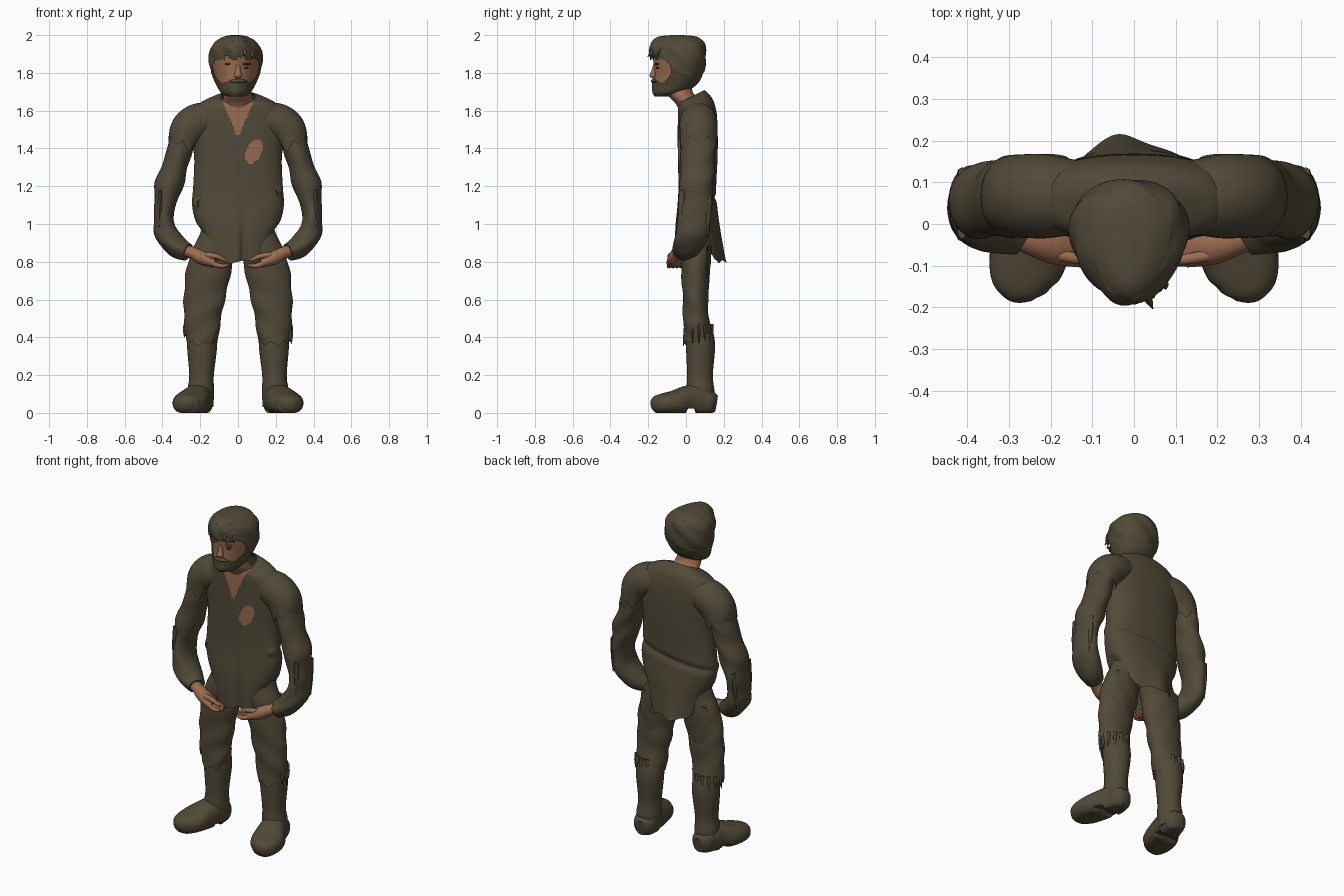
import bpy, bmesh, math, random
from mathutils import Vector

if "Cube" in bpy.data.objects:
    bpy.data.objects.remove(bpy.data.objects["Cube"], do_unlink=True)
random.seed(4)


def make_material(name, colour):
    mat = bpy.data.materials.new(name)
    mat.use_nodes = True
    mat.diffuse_color = (*colour, 1)
    mat.node_tree.nodes["Principled BSDF"].inputs["Base Color"].default_value = (*colour, 1)
    return mat


CLOTH = make_material("olive cloth", (0.083, 0.068, 0.040))
SKIN = make_material("tan skin", (0.325, 0.148, 0.08))
DARK = make_material("dark brown", (0.06, 0.042, 0.028))
UP, ACROSS = Vector((0, 0, 1)), Vector((0, 1, 0))


def finish(name, bm, materials):
    bmesh.ops.recalc_face_normals(bm, faces=bm.faces)
    mesh = bpy.data.meshes.new(name)
    bm.to_mesh(mesh)
    bm.free()
    for mat in materials:
        mesh.materials.append(mat)
    mesh.shade_smooth()
    mesh.set_sharp_from_angle(angle=math.radians(50))
    obj = bpy.data.objects.new(name, mesh)
    bpy.context.collection.objects.link(obj)
    return obj


def smooth_keys(keys, steps):
    """Run a smooth curve through the key rings."""
    out = []
    for i in range(len(keys) - 1):
        p, q = keys[i], keys[i + 1]
        before, after = keys[max(i - 1, 0)], keys[min(i + 2, len(keys) - 1)]
        for s in range(steps):
            t = s / steps
            out.append([b + t * ((c - a) + t * ((2 * a - 5 * b + 4 * c - d) + t * (3 * b - a - 3 * c + d))) / 2
                        for a, b, c, d in zip(before, p, q, after)])
    return out + [list(keys[-1])]


def loft(name, keys, materials, side=1, ref=None, steps=6, seg=32, power=1.0,
         warp=None, paint=None, drop=None, caps=True):
    """Skin rings (x, y, z, half width, half depth); flat rings unless ref is given."""
    rings = smooth_keys(keys, steps)
    centres = [Vector(r[:3]) for r in rings]
    bm = bmesh.new()
    rows = []
    for i, ring in enumerate(rings):
        u, v = Vector((1, 0, 0)), ACROSS
        if ref:
            along = (centres[min(i + 1, len(rings) - 1)] - centres[max(i - 1, 0)]).normalized()
            u = ref.cross(along).normalized()
            v = along.cross(u)
        row = []
        for k in range(seg):
            ang = math.tau * k / seg
            c, s = math.cos(ang), math.sin(ang)
            c, s = (math.copysign(abs(n) ** power, n) for n in (c, s))
            co = centres[i] + u * ring[3] * c + v * ring[4] * s
            if warp:
                co = warp(co, ang, i / (len(rings) - 1))
            co.x *= side
            row.append(bm.verts.new(co))
        rows.append(row)
    for low, high in zip(rows, rows[1:]):
        for k in range(seg):
            n = (k + 1) % seg
            bm.faces.new((low[k], low[n], high[n], high[k]))
    if caps:
        bm.faces.new(rows[0])
        bm.faces.new(rows[-1])
    if paint:
        for f in bm.faces:
            f.material_index = paint(f.calc_center_median())
    if drop:
        bmesh.ops.delete(bm, geom=[f for f in bm.faces if drop(f.calc_center_median())], context='FACES')
    return finish(name, bm, materials)


def blob(name, centre, size, mat):
    bm = bmesh.new()
    bmesh.ops.create_uvsphere(bm, u_segments=16, v_segments=10, radius=1)
    bmesh.ops.scale(bm, vec=size, verts=bm.verts)
    bmesh.ops.translate(bm, vec=centre, verts=bm.verts)
    return finish(name, bm, [mat])


def strip(name, start, end, wide, thick, side=1):
    """Torn strip or lock tapering to a point."""
    a, b = Vector(start), Vector(end)
    keys = [(*a.lerp(b, t), wide * w, thick * w) for t, w in ((0, 0.9), (0.5, 0.9), (1, 0.1))]
    return loft(name, keys, [CLOTH], side, ACROSS, steps=3, seg=8)


def zigzag(ang, teeth):
    return abs((ang * teeth / math.pi) % 2 - 1)


def late(t, start):
    return max(0, (t - start) / (1 - start)) ** 1.5


# Shirt body: tilted collar, open front, waist fold and ragged tails
def shirt_shape(co, ang, t):
    co.z += 0.5 * (co.y - 0.04) * max(0, 1 - 4 * t)
    hem = late(t, 0.75)
    co.z += hem * (0.12 * math.cos(ang) ** 6 + 0.02 * zigzag(ang, 9) - 0.01)
    if co.y < 0:
        co.y += 0.025 * math.exp(-((co.x - 0.03) / 0.018) ** 2) * late(t, 0.6)
    else:
        co.y += 0.03 * math.exp(-((co.x + 0.04) / 0.06) ** 2) * hem
        co.y -= 0.012 * math.exp(-((co.z - 1.14 - 0.15 * co.x) / 0.02) ** 2)
    return co


def shirt_colour(c):
    if c.y > 0.04:
        return 0
    neckline = c.z > 1.46 and abs(c.x) < (c.z - 1.455) * 0.42
    dx, dz = c.x - 0.085 - (c.z - 1.385) * 0.3, c.z - 1.385
    hole = (dx / 0.042) ** 2 + (dz / 0.065) ** 2 < 1
    return int(neckline or hole)


shirt_keys = [(0, 0.03, 1.68, 0.09, 0.068), (0, 0.04, 1.665, 0.145, 0.08), (0, 0.053, 1.635, 0.205, 0.095),
              (0, 0.06, 1.58, 0.25, 0.103), (0, 0.062, 1.47, 0.25, 0.106), (0, 0.062, 1.35, 0.232, 0.105),
              (0, 0.06, 1.2, 0.237, 0.1), (0, 0.06, 1.1, 0.243, 0.105), (0, 0.06, 1, 0.222, 0.115),
              (0, 0.06, 0.92, 0.195, 0.118), (0, 0.065, 0.8, 0.168, 0.122)]
loft("shirt_body", shirt_keys, [CLOTH, SKIN], steps=14, seg=200, power=0.88,
     warp=shirt_shape, paint=shirt_colour, caps=False)

# Neck
loft("neck", [(0, 0.05, 1.55, 0.085, 0.07), (0, 0.02, 1.63, 0.083, 0.07),
              (0, -0.03, 1.69, 0.072, 0.07), (0, -0.035, 1.75, 0.055, 0.06)], [SKIN])

# Head, with one shell of hair and beard that leaves the face open
MID = -0.012
head_keys = [(-0.115, 1.682, 0.04, 0.045), (-0.092, 1.697, 0.072, 0.08), (-0.06, 1.74, 0.097, 0.113),
             (-0.045, 1.8, 0.115, 0.125), (-0.04, 1.86, 0.127, 0.133), (-0.045, 1.915, 0.12, 0.138),
             (-0.045, 1.955, 0.092, 0.124), (-0.045, 1.98, 0.05, 0.088), (-0.045, 1.988, 0.012, 0.02)]


def egg(co, ang, t):
    co.x = MID + (co.x - MID) * (1 + 0.22 * math.sin(ang))
    return co


def tousled(co, ang, t):
    co = egg(co, ang, t)
    bump = 0.003 * math.sin(ang * 7 + co.z * 50) * (1.8 < co.z < 1.97)
    return co + Vector((math.cos(ang), math.sin(ang), 0)) * bump


def face_opening(c):
    oval = ((c.y + 0.18) / 0.1) ** 2 + ((c.z - 1.812) / 0.078) ** 2 < 1
    return oval and c.y < -0.06 and 1.765 - 0.25 * abs(c.x) < c.z < 1.88 + 0.012 * math.sin(c.x * 75)


def shell_ring(y, z, a, b):
    grow = 0.012 if z > 1.78 else 0.006
    return (MID, y, z + math.copysign(grow, z - 1.9) * (z > 1.9 or z < 1.69), a + grow, b + grow)


loft("head", [(MID, *key) for key in head_keys], [SKIN], seg=48, steps=6, warp=egg)
loft("hair_and_beard", [shell_ring(*key) for key in head_keys], [CLOTH], seg=120, steps=12,
     warp=tousled, drop=face_opening)
for i in range(6):
    x = -0.085 + 0.03 * i
    front = -0.19 + 6 * (x + 0.01) ** 2
    strip("fringe_lock", (x, front + 0.025, 1.93), (x + 0.012, front, 1.868 + 0.012 * (i % 2)), 0.014, 0.01)
strip("loose_lock", (0.02, -0.15, 1.95), (0.045, -0.203, 1.885), 0.013, 0.012)

# Face details
loft("nose", [(0, -0.163, 1.845, 0.01, 0.01), (0, -0.17, 1.81, 0.014, 0.014),
              (0, -0.175, 1.785, 0.021, 0.018), (0, -0.168, 1.77, 0.013, 0.01)], [SKIN], seg=16)
blob("moustache", (0, -0.168, 1.757), (0.045, 0.018, 0.011), CLOTH)
for side in (1, -1):
    blob("eyebrow", (side * 0.043, -0.155, 1.847), (0.026, 0.012, 0.006), CLOTH)
    blob("eye", (side * 0.042, -0.15, 1.827), (0.014, 0.01, 0.005), DARK)


# Shapes for the limbs
def torn_sleeve(co, ang, t):
    co.z -= late(t, 0.6) * 0.05 * (zigzag(ang, 6) - 0.3)
    return co


def rumpled(co, ang, t):
    co.x += 0.003 * math.sin(co.z * 45 + ang)
    co.y += 0.003 * math.sin(co.z * 38 + 2 * ang)
    return co


def torn_trouser(co, ang, t):
    co = rumpled(co, ang, t)
    co.z += late(t, 0.8) * 0.05 * (zigzag(ang, 7) * 0.6 + 0.5 * math.sin(ang))
    return co


def on_ground(co, ang, t):
    co.z = max(co.z, 0.022 if 0 < co.y < 0.05 else 0)
    return co


for side, tag in ((1, "left_"), (-1, "right_")):
    # Short torn oversleeve and the long sleeve below it
    loft(tag + "oversleeve", [(0.12, 0.063, 1.555, 0.085, 0.085), (0.205, 0.066, 1.54, 0.1, 0.1),
                              (0.265, 0.067, 1.495, 0.098, 0.1), (0.295, 0.066, 1.425, 0.078, 0.099)],
         [CLOTH], side, ACROSS, warp=torn_sleeve, caps=False, seg=48)
    loft(tag + "arm", [(0.24, 0.07, 1.54, 0.07, 0.085), (0.295, 0.068, 1.44, 0.07, 0.09),
                       (0.325, 0.062, 1.33, 0.065, 0.09), (0.367, 0.055, 1.2, 0.075, 0.088),
                       (0.39, 0.05, 1.08, 0.052, 0.085), (0.385, 0.035, 0.965, 0.06, 0.088),
                       (0.33, 0.01, 0.885, 0.06, 0.08), (0.265, -0.02, 0.85, 0.047, 0.055)],
         [CLOTH], side, ACROSS, warp=rumpled)
    for y, top, low in ((-0.02, 1.18, 0.95), (0.03, 1.2, 0.98), (0.12, 1.15, 0.93)):
        strip(tag + "sleeve_tatter", (0.412, y, top), (0.418, y - 0.01, low), 0.012, 0.018, side)

    # Cupped hand
    loft(tag + "hand", [(0.29, -0.02, 0.862, 0.03, 0.034), (0.24, -0.042, 0.847, 0.032, 0.035),
                        (0.19, -0.055, 0.82, 0.036, 0.042), (0.125, -0.06, 0.79, 0.022, 0.044)],
         [SKIN], side, ACROSS, seg=20)
    for i in range(4):
        y = -0.09 + 0.021 * i
        reach = 0.05 + 0.007 * abs(i - 1)
        loft(tag + "finger", [(0.14, y, 0.793, 0.014, 0.012), (0.095, y, 0.778, 0.013, 0.012),
                              (reach, y, 0.782, 0.008, 0.008)], [SKIN], side, ACROSS, steps=4, seg=10)
    loft(tag + "thumb", [(0.18, -0.075, 0.835, 0.016, 0.015), (0.12, -0.085, 0.83, 0.014, 0.013),
                         (0.065, -0.085, 0.807, 0.008, 0.007)], [SKIN], side, ACROSS, steps=4, seg=10)

    # Trouser leg with ragged hem
    loft(tag + "trouser_leg", [(0.1, 0.06, 0.98, 0.09, 0.088), (0.122, 0.055, 0.88, 0.11, 0.086),
                               (0.152, 0.05, 0.77, 0.12, 0.076), (0.178, 0.05, 0.6, 0.109, 0.067),
                               (0.189, 0.055, 0.48, 0.096, 0.07), (0.192, 0.066, 0.375, 0.086, 0.08)],
         [CLOTH], side, warp=torn_trouser, caps=False, seg=48)
    for i in range(6):
        ang = -0.4 + i * 0.45
        x, y = 0.192 + 0.086 * math.cos(ang), 0.064 + 0.076 * math.sin(ang)
        strip(tag + "hem_tatter", (x, y, 0.47), (x + 0.006, y, random.uniform(0.36, 0.41)), 0.012, 0.008, side)
    strip(tag + "thigh_flap", (0.16, 0.113, 0.88), (0.17, 0.115, 0.61), 0.07, 0.014, side)

    # Boot shaft and foot
    loft(tag + "boot_shaft", [(0.19, 0.07, 0.46, 0.074, 0.066), (0.19, 0.077, 0.36, 0.08, 0.077),
                              (0.193, 0.074, 0.2, 0.065, 0.068), (0.197, 0.076, 0.12, 0.07, 0.074),
                              (0.195, 0.08, 0.03, 0.065, 0.07)], [CLOTH], side)
    loft(tag + "boot_foot", [(0.193, 0.16, 0.05, 0.035, 0.045), (0.196, 0.13, 0.055, 0.062, 0.062),
                             (0.205, 0.07, 0.065, 0.072, 0.085), (0.222, 0.01, 0.065, 0.08, 0.08),
                             (0.248, -0.06, 0.055, 0.094, 0.064), (0.263, -0.125, 0.048, 0.083, 0.054),
                             (0.264, -0.165, 0.042, 0.055, 0.044), (0.262, -0.183, 0.038, 0.022, 0.02)],
         [CLOTH], side, UP, power=0.85, warp=on_ground)
